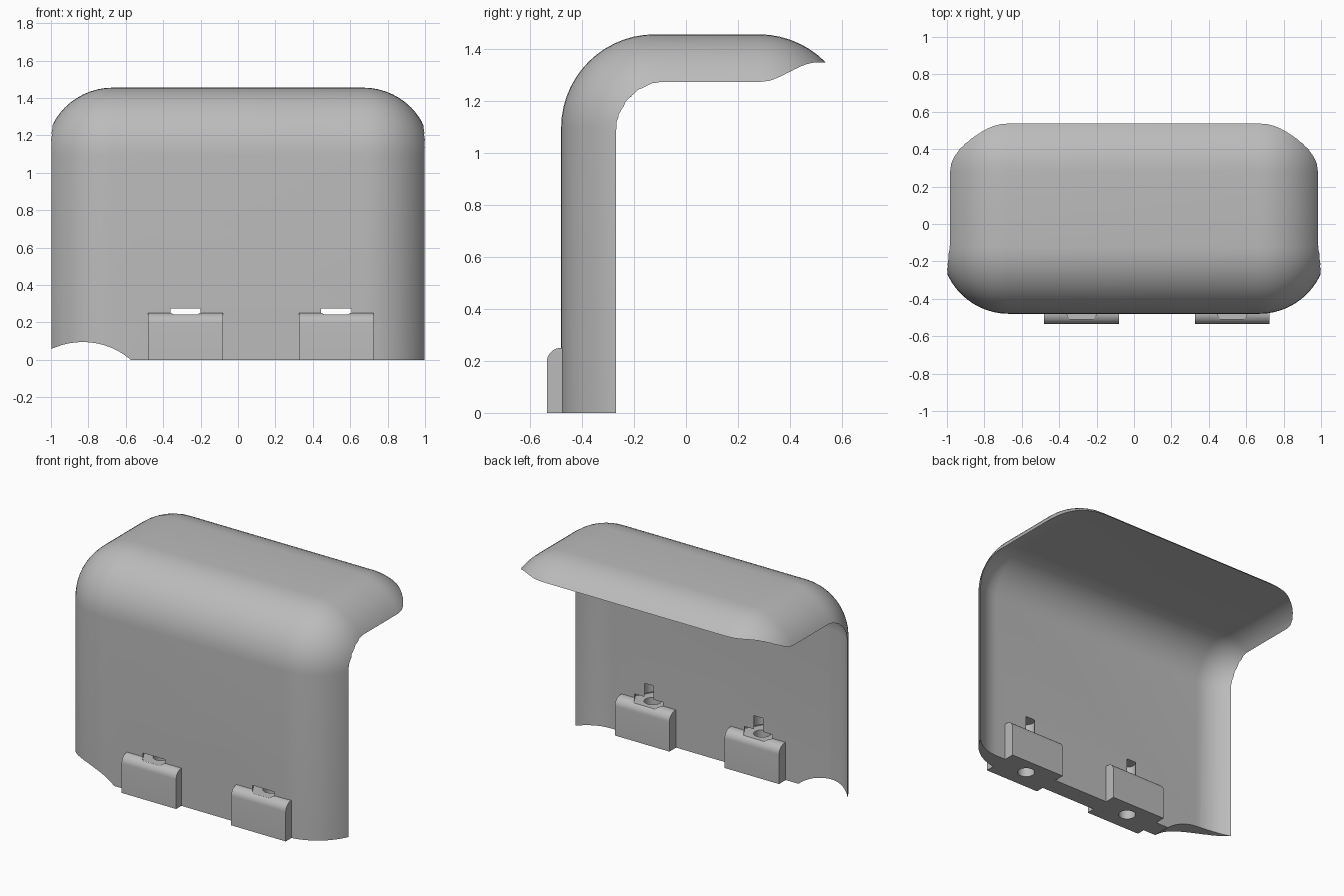
import bpy
import bmesh
from math import radians
from mathutils import Vector

start_cube = bpy.data.objects.get("Cube")
if start_cube:
    bpy.data.objects.remove(start_cube, do_unlink=True)

grey = bpy.data.materials.new("plain grey")
grey.use_nodes = True
grey.diffuse_color = (0.5, 0.5, 0.5, 1)
grey.node_tree.nodes["Principled BSDF"].inputs["Base Color"].default_value = (0.5, 0.5, 0.5, 1)


def to_object(name, bm):
    bmesh.ops.recalc_face_normals(bm, faces=bm.faces)
    mesh = bpy.data.meshes.new(name)
    bm.to_mesh(mesh)
    bm.free()
    mesh.materials.append(grey)
    obj = bpy.data.objects.new(name, mesh)
    bpy.context.collection.objects.link(obj)
    return obj


def rounded_box(name, low, high, radius, segments, rounded):
    """Box between two corners; rounded(edge) picks the edges to round."""
    low, high = Vector(low), Vector(high)
    bm = bmesh.new()
    bmesh.ops.create_cube(bm, size=1)
    for v in bm.verts:
        v.co = (low + high) / 2 + v.co * (high - low)
    edges = [e for e in bm.edges if rounded(e)]
    bmesh.ops.bevel(bm, geom=edges, offset=radius, segments=segments,
                    profile=0.5, affect='EDGES', clamp_overlap=False)
    return to_object(name, bm)


def prism(name, centre, radius, depth, sides, axis='Z', turn=0):
    bm = bmesh.new()
    bmesh.ops.create_cone(bm, cap_ends=True, segments=sides, radius1=radius,
                          radius2=radius, depth=depth)
    obj = to_object(name, bm)
    obj.location = centre
    obj.rotation_euler = (radians(90), 0, 0) if axis == 'Y' else (0, 0, turn)
    return obj


def combine(target, tool, operation):
    """Apply a boolean and discard the tool."""
    tool.hide_render = True
    mod = target.modifiers.new(operation.lower(), 'BOOLEAN')
    mod.operation = operation
    mod.solver = 'EXACT'
    mod.object = tool
    bpy.context.view_layer.objects.active = target
    bpy.ops.object.modifier_apply(modifier=mod.name)
    bpy.data.objects.remove(tool, do_unlink=True)


def above_base(edge):
    return max(v.co.z for v in edge.verts) > 0.5


def long_top(edge):
    a, b = edge.verts
    return min(a.co.z, b.co.z) > 0.1 and abs(a.co.x - b.co.x) > 0.1


# Rounded outer body, hollowed by a second rounded box so the rim is sharp
cover = rounded_box("cover", (-1.03, -0.48, 0), (1.03, 0.64, 1.455), 0.36, 14, above_base)
hollow = rounded_box("hollow", (-1.06, -0.36, -1), (1.06, 2, 1.347), 0.26, 14, above_base)
combine(cover, hollow, 'DIFFERENCE')

# Round notch in one lower corner
combine(cover, prism("notch", (-0.83, 0.01, -0.3), 0.395, 1, 64, 'Y'), 'DIFFERENCE')

# Two clamp blocks, each with a bolt bore and a six-sided nut pocket
for x in (-0.28, 0.525):
    block = rounded_box("block", (x - 0.2, -0.535, 0), (x + 0.2, -0.29, 0.25),
                        0.055, 8, long_top)
    combine(cover, block, 'UNION')
    combine(cover, prism("bore", (x, -0.4, 0.115), 0.052, 0.5, 32), 'DIFFERENCE')
    combine(cover, prism("pocket", (x, -0.4, 0.2575), 0.127, 0.035, 6,
                         turn=radians(30)), 'DIFFERENCE')

# Smooth curves, sharp corners
bpy.ops.object.select_all(action='DESELECT')
cover.select_set(True)
bpy.context.view_layer.objects.active = cover
bpy.ops.object.shade_smooth_by_angle(angle=radians(30))
